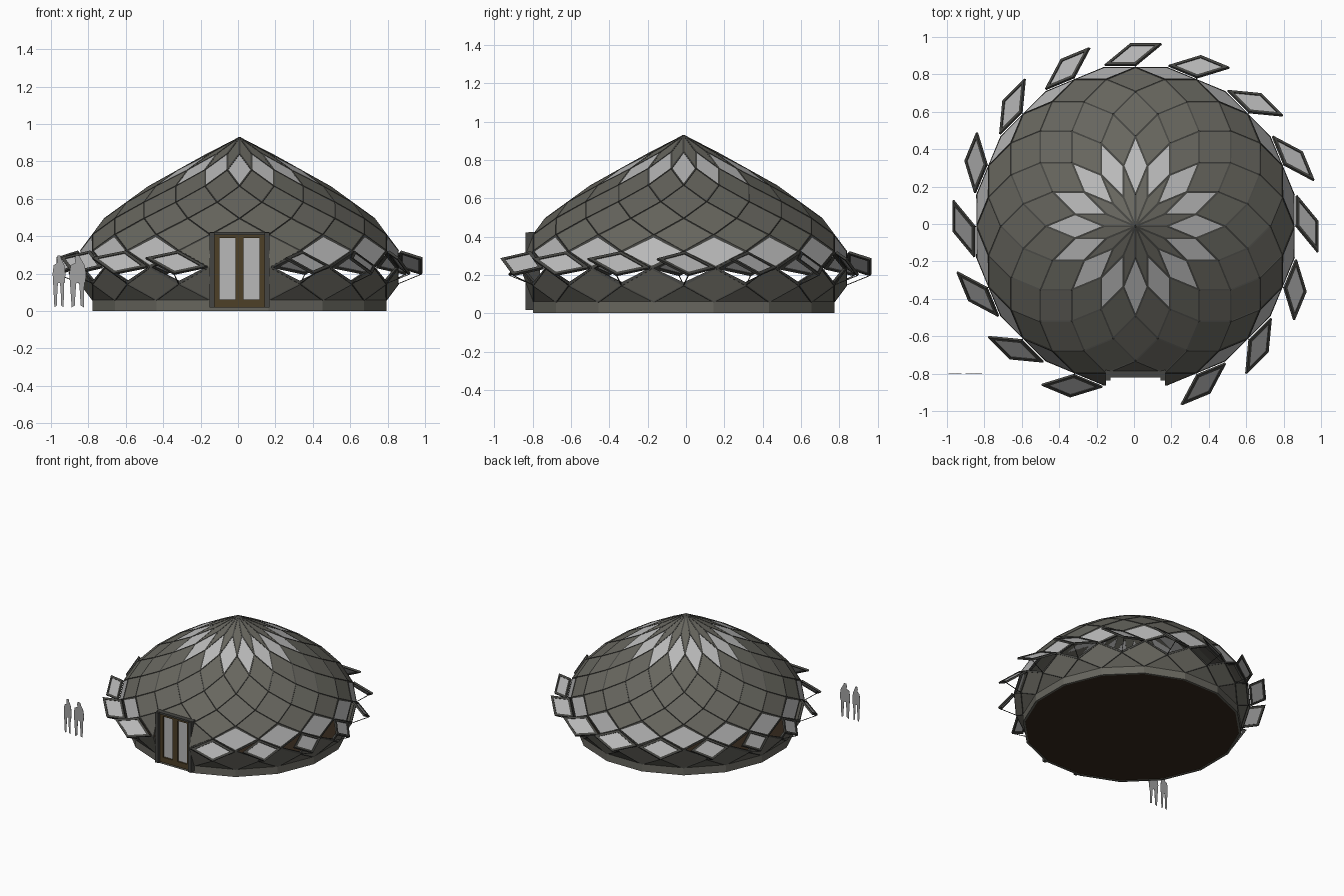
import bpy, bmesh, math
from mathutils import Vector, Matrix

if "Cube" in bpy.data.objects:
    bpy.data.objects.remove(bpy.data.objects["Cube"])

R, APEX, H, STEP = 0.867, 0.93, 0.087, math.pi / 16
SHIFT = Vector((0.008, -0.012, 0))


def material(name, rgb):
    m = bpy.data.materials.new(name)
    m.diffuse_color = (*rgb, 1)
    m.use_nodes = True
    m.node_tree.nodes["Principled BSDF"].inputs["Base Color"].default_value = m.diffuse_color
    return m


SHELL = material("olive grey panel", (0.135, 0.132, 0.112))
FRAME = material("dark grey frame", (0.06, 0.06, 0.054))
GLASS = material("pale glass", (0.48, 0.48, 0.48))
WOOD = material("brown wood", (0.075, 0.05, 0.02))
FLOOR = material("dark floor", (0.035, 0.022, 0.012))
PERSON = material("figure grey", (0.36, 0.36, 0.36))


def make(name, bm, mats, thick=0, offset=0, shift=True):
    me = bpy.data.meshes.new(name)
    bm.to_mesh(me)
    bm.free()
    for m in mats:
        me.materials.append(m)
    ob = bpy.data.objects.new(name, me)
    bpy.context.collection.objects.link(ob)
    if shift:
        ob.location = SHIFT
    if thick:
        s = ob.modifiers.new("thickness", 'SOLIDIFY')
        s.thickness, s.offset = thick, offset
    return ob


def add_box(bm, lo, hi):
    lo, hi = Vector(lo), Vector(hi)
    bmesh.ops.create_cube(bm, size=1, matrix=Matrix.Translation((lo + hi) / 2) @ Matrix.Diagonal((*(hi - lo), 1)))


def add_rod(bm, p, q, w):
    d = q - p
    m = Matrix.Translation((p + q) / 2) @ d.to_track_quat('Z', 'Y').to_matrix().to_4x4()
    bmesh.ops.create_cube(bm, size=1, matrix=m @ Matrix.Diagonal((w, w, d.length, 1)))


def polygon(bm, pts):
    return bm.faces.new([bm.verts.new(p) for p in pts])


def node(k, j):
    """Point of the zonohedral dome: level k down from the apex, half-step j around from the front."""
    a = -math.pi / 2 + j * STEP
    r = R * math.sin(math.pi * k / 16)
    return Vector((r * math.cos(a), r * math.sin(a), APEX - k * H))


# --- Dome shell of rhombic panels, with skylights, fixed windows and openings
bm = bmesh.new()
cache = {}


def vert(k, j):
    key = (0, 0) if k == 0 else (k, j % 32)
    if key not in cache:
        p = node(10, j) if k == 11 else node(k, j)
        if k == 11:
            p.z = 0
        cache[key] = bm.verts.new(p)
    return cache[key]


skylights, windows, openings = [], [], []
for k in range(9):
    for j in range((k + 1) % 2, 32, 2):
        f = bm.faces.new([vert(k, j), vert(k + 1, j - 1), vert(k + 2, j), vert(k + 1, j + 1)])
        if k == 1:
            skylights.append(f)
        elif k == 6 and j not in (1, 31):
            windows.append(f)
        elif k == 7 and j != 0:
            openings.append(f)
for j in range(0, 32, 2):
    bm.faces.new([vert(9, j), vert(10, j - 1), vert(10, j + 1)])
    bm.faces.new([vert(10, j - 1), vert(11, j - 1), vert(11, j + 1), vert(10, j + 1)])
bmesh.ops.inset_individual(bm, faces=skylights, thickness=0.024)
ring = bmesh.ops.inset_individual(bm, faces=windows + openings, thickness=0.014)["faces"]
for f in ring:
    f.material_index = 1
for f in skylights + windows:
    f.material_index = 2
bmesh.ops.delete(bm, geom=openings, context='FACES')
shell = make("dome_shell", bm, [SHELL, FRAME, GLASS], 0.016, -1)

# --- Doorway cut
bm = bmesh.new()
add_box(bm, (-0.158, -1.2, 0.018), (0.158, -0.6, 0.42))
cutter = make("doorway_cutter", bm, [])
cutter.hide_render = True
b = shell.modifiers.new("doorway", 'BOOLEAN')
b.operation, b.object, b.solver = 'DIFFERENCE', cutter, 'EXACT'
bpy.context.view_layer.objects.active = shell
for m in list(shell.modifiers):
    bpy.ops.object.modifier_apply(modifier=m.name)
bpy.data.objects.remove(cutter)

# --- Beams along the panel seams, just breaking the surface
bm = bmesh.new()
core = Vector((0, 0, 0.2))
for k in range(10):
    for j in range((k + 1) % 2, 32, 2):
        for s in (-1, 1):
            if k == 0 and s == 1:
                continue
            ends = [(k, j % 32), (k + 1, (j + s) % 32)]
            if (7, 0) in ends or (9, 0) in ends:
                continue
            p, q = [node(*e) for e in ends]
            add_rod(bm, p + (core - p).normalized() * 0.004, q + (core - q).normalized() * 0.004, 0.01)
make("seam_beams", bm, [FRAME])

# --- Awning windows swung out from their upper right edge, with stay rods
frames, panes, stays = bmesh.new(), bmesh.new(), bmesh.new()
for j in range(2, 32, 2):
    a, b_, left = node(7, j), node(8, j + 1), node(8, j - 1)
    hinge = b_ - a
    out = Vector((a.x, a.y, 0)).normalized()
    swing = Matrix.Rotation(math.radians(50), 3, hinge.normalized()) @ (left - a)
    alt = Matrix.Rotation(math.radians(-50), 3, hinge.normalized()) @ (left - a)
    v = max(swing, alt, key=lambda w: w.dot(out))
    o = out * 0.008
    outer = [a + o, a + v + o, b_ + v + o, b_ + o]
    mid = sum(outer, Vector()) / 4
    outer = [mid + (p - mid) * 0.97 for p in outer]
    inner = [mid + (p - mid) * 0.78 for p in outer]
    fo = [frames.verts.new(p) for p in outer]
    fi = [frames.verts.new(p) for p in inner]
    for i in range(4):
        n = (i + 1) % 4
        frames.faces.new([fo[i], fo[n], fi[n], fi[i]])
    polygon(panes, inner)
    add_rod(stays, outer[2], node(9, j), 0.004)
make("awning_frames", frames, [FRAME], 0.014)
make("awning_glass", panes, [GLASS], 0.004)
make("awning_stays", stays, [FRAME])

# --- Door surround, timber frame, glazing
bm = bmesh.new()
for s in (-1, 1):
    x = sorted((s * 0.133, s * 0.16))
    add_box(bm, (x[0], -0.825, 0.018), (x[1], -0.75, 0.42))
add_box(bm, (-0.16, -0.81, 0.408), (0.16, -0.75, 0.423))
make("door_surround", bm, [FRAME])

bm = bmesh.new()
for x0, x1 in ((-0.133, -0.108), (-0.022, 0.022), (0.108, 0.133)):
    add_box(bm, (x0, -0.80, 0.02), (x1, -0.765, 0.41))
for z0, z1 in ((0.02, 0.062), (0.39, 0.41)):
    add_box(bm, (-0.133, -0.799, z0), (0.133, -0.766, z1))
make("door_frame", bm, [WOOD])

bm = bmesh.new()
for s in (-1, 1):
    x = sorted((s * 0.02, s * 0.11))
    add_box(bm, (x[0], -0.786, 0.06), (x[1], -0.780, 0.392))
make("door_glass", bm, [GLASS])

# --- Floor
bm = bmesh.new()
polygon(bm, [node(10, j).xy.to_3d() * 0.985 + Vector((0, 0, 0.008)) for j in range(1, 32, 2)])
make("floor", bm, [FLOOR], 0.008)

# --- Two flat standing figures for scale (half outlines, mirrored)
HALF = [(0.006, 0.13), (0.01, 0.07), (0.012, 0.01), (0.026, 0.0), (0.024, 0.07), (0.024, 0.14),
        (0.033, 0.13), (0.036, 0.18), (0.030, 0.225), (0.010, 0.238), (0.013, 0.26), (0.008, 0.278)]
for name, x, wide in (("left_figure", -0.957, 0.95), ("right_figure", -0.857, 1.25)):
    bm = bmesh.new()
    pts = HALF + [(-px, pz) for px, pz in reversed(HALF)]
    polygon(bm, [(x + px * wide, -0.80, 0.02 + pz) for px, pz in pts])
    bmesh.ops.triangulate(bm, faces=bm.faces[:])
    make(name, bm, [PERSON], 0.002, 0, False)
